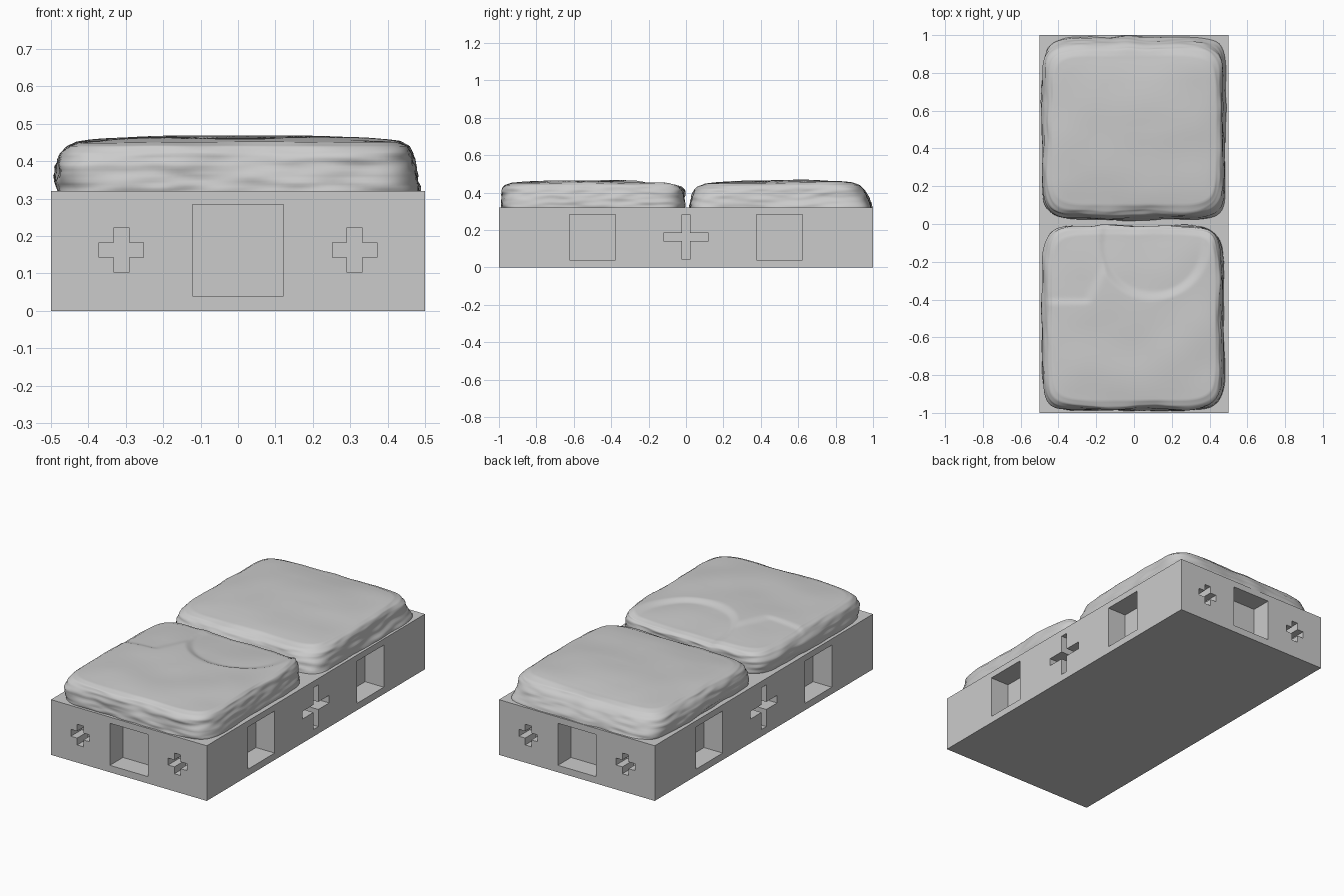
import bpy, bmesh, math
from mathutils import Vector, Matrix, noise

if "Cube" in bpy.data.objects:
    bpy.data.objects.remove(bpy.data.objects["Cube"])

grey = bpy.data.materials.new("stone grey")
grey.diffuse_color = (0.6, 0.6, 0.6, 1)
grey.use_nodes = True
grey.node_tree.nodes["Principled BSDF"].inputs["Base Color"].default_value = grey.diffuse_color


def make_object(name, bm):
    mesh = bpy.data.meshes.new(name)
    bmesh.ops.recalc_face_normals(bm, faces=bm.faces)
    bm.to_mesh(mesh)
    bm.free()
    mesh.materials.append(grey)
    ob = bpy.data.objects.new(name, mesh)
    bpy.context.collection.objects.link(ob)
    return ob


def square(h):
    return [(-h, -h), (h, -h), (h, h), (-h, h)]


def cross(h, w):
    quarter = [(h, -w), (h, w), (w, w)]
    pts = []
    for i in range(4):
        c, s = round(math.cos(i * math.pi / 2)), round(math.sin(i * math.pi / 2))
        pts += [(x * c - y * s, x * s + y * c) for x, y in quarter]
    return pts


def add_pocket(bm, outline, along, face_dist, angle, depth):
    """Prism through a wall; angle 0 is the front wall, turned about z."""
    rot = Matrix.Rotation(angle, 3, 'Z')
    rings = [[bm.verts.new(rot @ Vector((along + x, y, 0.162 + z))) for x, z in outline]
             for y in (-face_dist - 0.05, -face_dist + depth)]
    bm.faces.new(rings[0])
    bm.faces.new(rings[1][::-1])
    n = len(outline)
    for i in range(n):
        j = (i + 1) % n
        bm.faces.new((rings[0][j], rings[0][i], rings[1][i], rings[1][j]))


# Block with square and cross pockets in all four walls
bm = bmesh.new()
bmesh.ops.create_cube(bm, size=1, matrix=Matrix.Translation((0, 0, 0.16)) @ Matrix.Diagonal((1, 2, 0.32, 1)))
block = make_object("base_block", bm)
bm = bmesh.new()
for turn in (0, math.pi):
    add_pocket(bm, square(0.122), 0, 1.0, turn, 0.12)
    for a in (-0.312, 0.312):
        add_pocket(bm, cross(0.06, 0.02), a, 1.0, turn, 0.1)
    side = turn + math.pi / 2
    for a in (-0.5, 0.5):
        add_pocket(bm, square(0.122), a, 0.5, side, 0.12)
    add_pocket(bm, cross(0.121, 0.022), 0, 0.5, side, 0.1)
cutter = make_object("pocket_cutter", bm)
cutter.hide_render = True
mod = block.modifiers.new("pockets", 'BOOLEAN')
mod.operation = 'DIFFERENCE'
mod.solver = 'EXACT'
mod.object = cutter
bpy.context.view_layer.objects.active = block
bpy.ops.object.modifier_apply(modifier=mod.name)
bpy.data.objects.remove(cutter)


def step(a, b, x):
    t = min(1, max(0, (x - a) / (b - a)))
    return t * t * (3 - 2 * t)


def front_chips(x, y):
    """Shallow broken ledges at the rear of the front stone."""
    r = math.hypot((x - 0.1) / 0.3, (y + 0.1) / 0.3)
    ledge = 0.016 * step(1.03, 0.85, r)
    corner = 0.009 * step(-0.43, -0.39, y) * step(-0.06, -0.12, x - 0.5 * (y + 0.1))
    return max(ledge, corner)


def rear_slope(x, y):
    return 0.008 * step(0.5, 0.05, y)


def stone(name, rows, seed, lower):
    """Lumpy slab lofted through rounded outlines (left, right, front, back, z)."""
    n, sub, caps = 200, 5, 30
    levels = []
    for a, b in zip(rows, rows[1:]):
        levels += [[p + (q - p) * i / sub for p, q in zip(a, b)] for i in range(sub)]
    top = rows[-1]
    mx, my = (top[0] + top[1]) / 2, (top[2] + top[3]) / 2
    for i in range(caps):
        k = 1 - i / caps
        z = top[4] + 0.009 * (1 - k ** 4)
        levels.append([mx + (top[0] - mx) * k, mx + (top[1] - mx) * k,
                       my + (top[2] - my) * k, my + (top[3] - my) * k, z])
    off = Vector((seed, seed * 2.3, 0))

    def place(l, r, f, b, z, c, s):
        rad = (abs(c) ** 8 + abs(s) ** 8) ** -0.125
        x = (l + r) / 2 + (r - l) / 2 * c * rad
        y = (f + b) / 2 + (b - f) / 2 * s * rad
        p = Vector((x, y, z))
        flat = step(0.44, 0.455, z)
        # wavy walls with flat strata, gently dented top
        bump = 0.011 * noise.noise(Vector((x * 5, y * 5, z * 12)) + off)
        bump += 0.006 * noise.noise(Vector((x * 10, y * 10, z * 50)) + off)
        bump *= (1 - 0.8 * flat)
        p.x += bump * c * rad
        p.y += bump * s * rad
        p.z += flat * 0.006 * noise.noise(Vector((x * 4, y * 4, 0)) + off)
        p.z -= step(0.40, 0.455, z) * lower(x, y)
        return p

    bm = bmesh.new()
    rings = []
    for lev in levels:
        rings.append([bm.verts.new(place(*lev, math.cos(2 * math.pi * i / n), math.sin(2 * math.pi * i / n)))
                      for i in range(n)])
    for lo, hi in zip(rings, rings[1:]):
        for i in range(n):
            j = (i + 1) % n
            bm.faces.new((lo[i], lo[j], hi[j], hi[i]))
    tip = bm.verts.new(place(mx, mx, my, my, top[4] + 0.009, 1, 0))
    for i in range(n):
        bm.faces.new((rings[-1][i], rings[-1][(i + 1) % n], tip))
    bm.faces.new(rings[0][::-1])
    for f in bm.faces:
        f.smooth = True
    return make_object(name, bm)


# Two worn stone slabs
stone("front_stone", [
    (-0.475, 0.475, -0.985, -0.015, 0.312),
    (-0.483, 0.475, -0.988, -0.010, 0.345),
    (-0.482, 0.468, -0.985, -0.008, 0.385),
    (-0.470, 0.460, -0.978, -0.012, 0.420),
    (-0.455, 0.450, -0.962, -0.028, 0.440),
    (-0.435, 0.432, -0.935, -0.055, 0.451),
    (-0.400, 0.400, -0.890, -0.100, 0.455)], 3.1, front_chips)
stone("rear_stone", [
    (-0.475, 0.485, 0.022, 0.990, 0.312),
    (-0.485, 0.482, 0.026, 0.986, 0.345),
    (-0.485, 0.475, 0.035, 0.970, 0.385),
    (-0.472, 0.468, 0.050, 0.945, 0.420),
    (-0.455, 0.455, 0.070, 0.922, 0.440),
    (-0.432, 0.435, 0.100, 0.890, 0.452),
    (-0.395, 0.400, 0.150, 0.850, 0.457)], 8.7, rear_slope)
